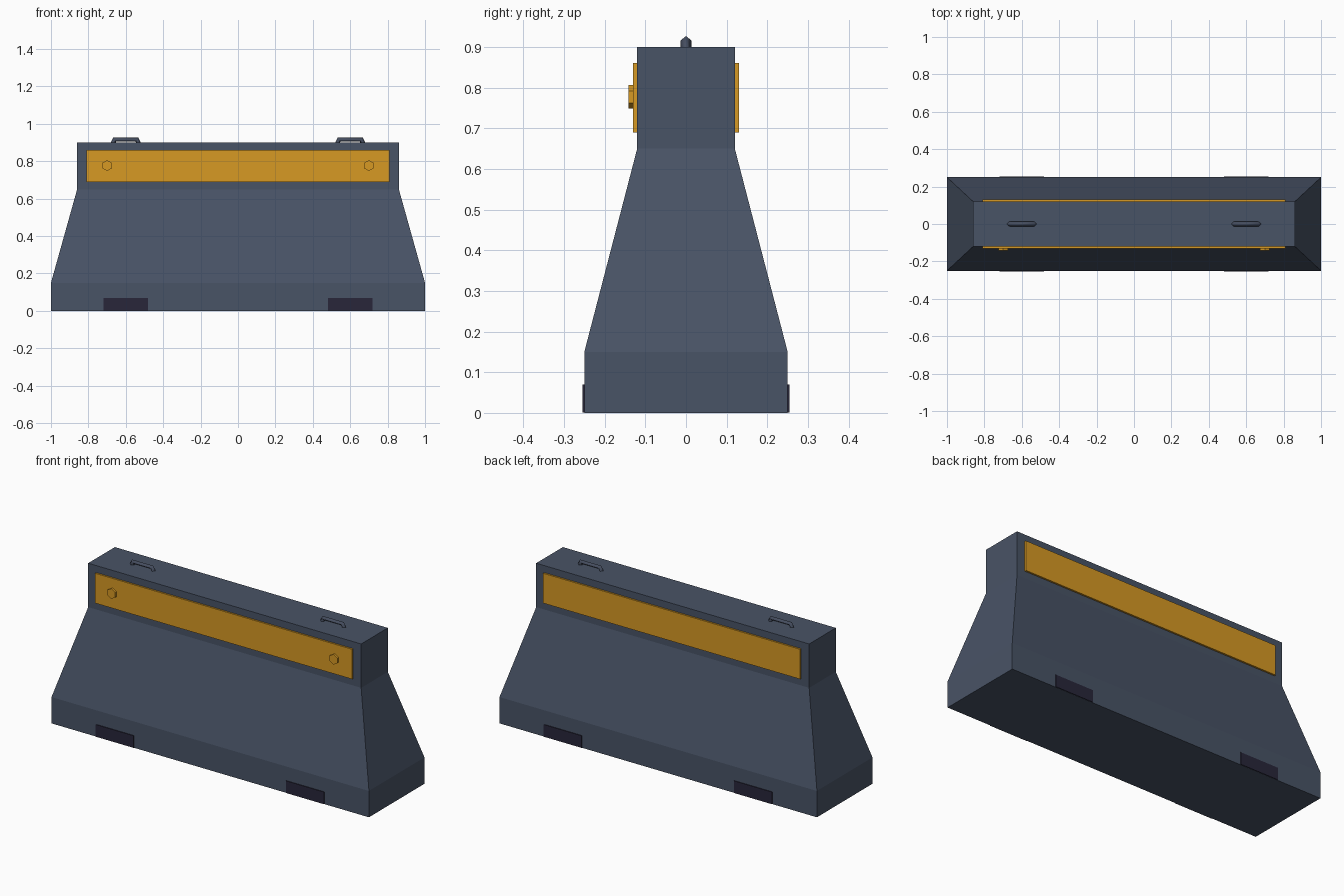
import bpy
import bmesh
from math import pi
from mathutils import Matrix

cube = bpy.data.objects.get("Cube")
if cube:
    bpy.data.objects.remove(cube, do_unlink=True)


def material(name, rgb):
    mat = bpy.data.materials.new(name)
    mat.use_nodes = True
    mat.diffuse_color = (*rgb, 1)
    mat.node_tree.nodes["Principled BSDF"].inputs["Base Color"].default_value = (*rgb, 1)
    return mat


SLATE = material("slate blue", (0.066, 0.087, 0.133))
AMBER = material("amber", (0.68, 0.32, 0.017))
DARK = material("dark indigo", (0.021, 0.019, 0.042))
STEEL = material("dark steel", (0.06, 0.075, 0.115))


def add_object(name, bm, mat):
    bmesh.ops.recalc_face_normals(bm, faces=bm.faces)
    mesh = bpy.data.meshes.new(name)
    bm.to_mesh(mesh)
    bm.free()
    mesh.materials.append(mat)
    obj = bpy.data.objects.new(name, mesh)
    bpy.context.collection.objects.link(obj)
    return obj


def box(name, low, high, mat):
    bm = bmesh.new()
    size = [h - l for l, h in zip(low, high)]
    centre = [(h + l) / 2 for l, h in zip(low, high)]
    bmesh.ops.create_cube(bm, size=1, matrix=Matrix.Translation(centre) @ Matrix.Diagonal((*size, 1)))
    return add_object(name, bm, mat)


# Tapered body, lofted through rectangles of (half length, half depth, height)
bm = bmesh.new()
rings = []
for hx, hy, z in [(1, .25, 0), (1, .25, .15), (.86, .12, .65), (.86, .12, .9)]:
    rings.append([bm.verts.new((sx * hx, sy * hy, z))
                  for sx, sy in ((-1, -1), (1, -1), (1, 1), (-1, 1))])
for a, b in zip(rings, rings[1:]):
    for i in range(4):
        j = (i + 1) % 4
        bm.faces.new((a[i], a[j], b[j], b[i]))
bm.faces.new(rings[0])
bm.faces.new(rings[-1])
add_object("barrier_body", bm, SLATE)

# Reflective panels on both long sides
box("front_panel", (-.81, -.13, .69), (.81, -.115, .86), AMBER)
box("back_panel", (-.81, .115, .69), (.81, .13, .86), AMBER)

for side, label in ((-1, "right"), (1, "left")):
    # Hexagonal bolt heads on the front panel
    bm = bmesh.new()
    bmesh.ops.create_cone(bm, cap_ends=True, segments=6, radius1=.029, radius2=.029, depth=.02,
                          matrix=Matrix.Translation((side * .7, -.131, .777)) @ Matrix.Rotation(pi / 2, 4, "X"))
    add_object(label + "_bolt", bm, AMBER)

    # Forklift pocket running through the base
    box(label + "_forklift_pocket", (side * .6 - .12, -.254, .001),
        (side * .6 + .12, .254, .07), DARK)

    # Lifting handle: a diamond-section bar with bent ends
    curve = bpy.data.curves.new(label + "_lifting_handle", "CURVE")
    curve.dimensions = "3D"
    curve.bevel_depth = .013
    curve.bevel_resolution = 0
    curve.use_fill_caps = True
    spline = curve.splines.new("POLY")
    path = [(-.068, .895), (-.06, .916), (.06, .916), (.068, .895)]
    spline.points.add(len(path) - 1)
    for point, (x, z) in zip(spline.points, path):
        point.co = (side * .6 + x, 0, z, 1)
    curve.materials.append(STEEL)
    handle = bpy.data.objects.new(label + "_lifting_handle", curve)
    bpy.context.collection.objects.link(handle)
